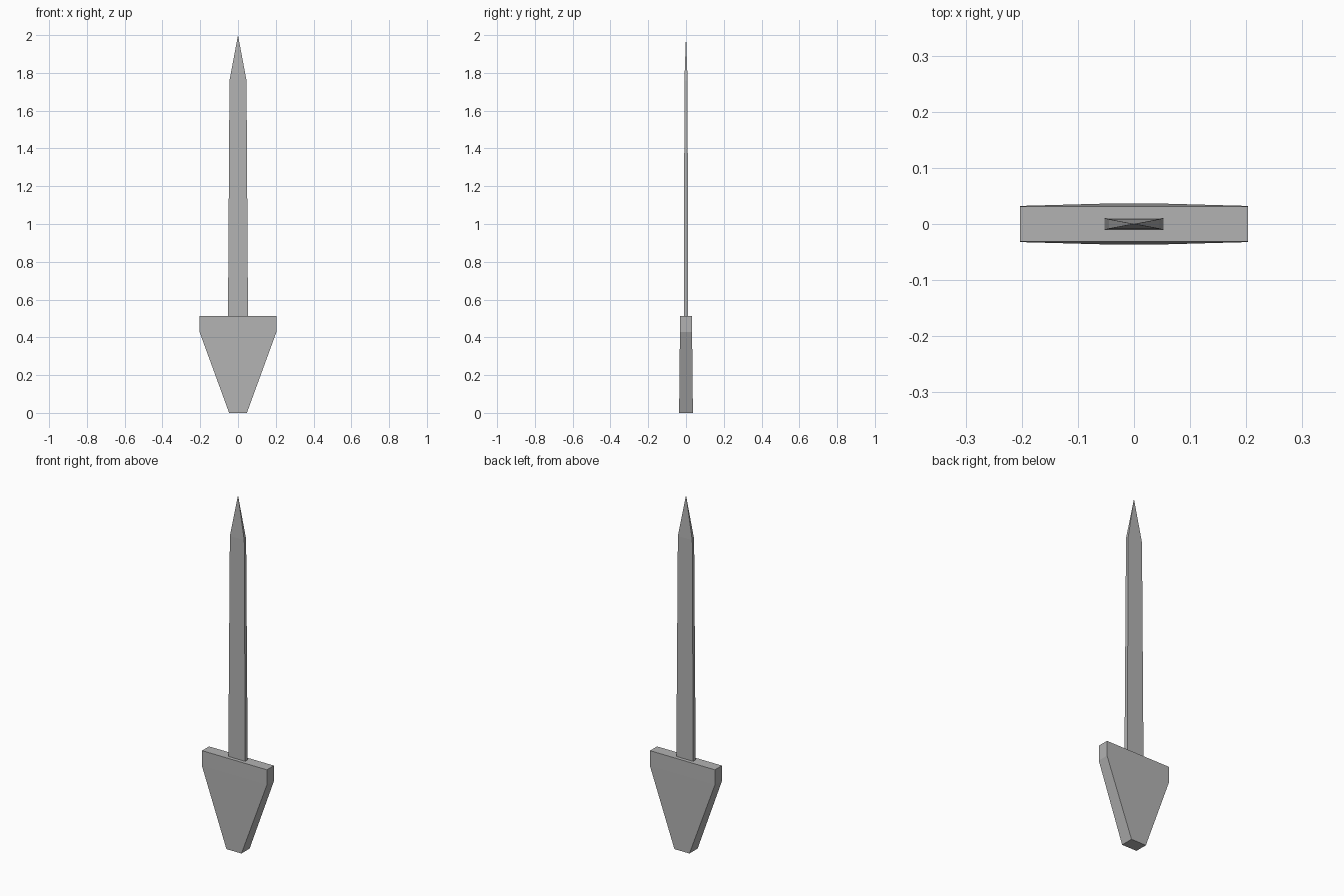
import bpy
import bmesh

if "Cube" in bpy.data.objects:
    bpy.data.objects.remove(bpy.data.objects["Cube"])

steel = bpy.data.materials.new("plain grey")
steel.diffuse_color = (0.45, 0.45, 0.45, 1)
steel.use_nodes = True
steel.node_tree.nodes["Principled BSDF"].inputs["Base Color"].default_value = steel.diffuse_color


def finish(name, bm):
    """Turn a bmesh into a flat-shaded object."""
    bmesh.ops.recalc_face_normals(bm, faces=bm.faces[:])
    mesh = bpy.data.meshes.new(name)
    bm.to_mesh(mesh)
    bm.free()
    mesh.materials.append(steel)
    obj = bpy.data.objects.new(name, mesh)
    bpy.context.collection.objects.link(obj)
    return obj


def loft(name, sections, apex=None):
    """Stack rectangles (half width, half depth, z), closed or ending in a point."""
    bm = bmesh.new()
    rings = [[bm.verts.new((sx * w, sy * d, z))
              for sx, sy in ((-1, -1), (1, -1), (1, 1), (-1, 1))]
             for w, d, z in sections]
    bm.faces.new(rings[0])
    for low, high in zip(rings, rings[1:]):
        for i in range(4):
            j = (i + 1) % 4
            bm.faces.new((low[i], low[j], high[j], high[i]))
    if apex is None:
        bm.faces.new(rings[-1])
    else:
        tip = bm.verts.new((0, 0, apex))
        for i in range(4):
            bm.faces.new((rings[-1][i], rings[-1][(i + 1) % 4], tip))
    return finish(name, bm)


# Wedge-shaped handle, slightly thicker towards the foot
loft("handle", [(0.047, 0.0365, 0.0), (0.203, 0.0322, 0.427), (0.203, 0.0313, 0.513)])

# Long tapering blade with a pyramid point
loft("blade", [(0.053, 0.0110, 0.50), (0.045, 0.0085, 1.76)], apex=2.0)
